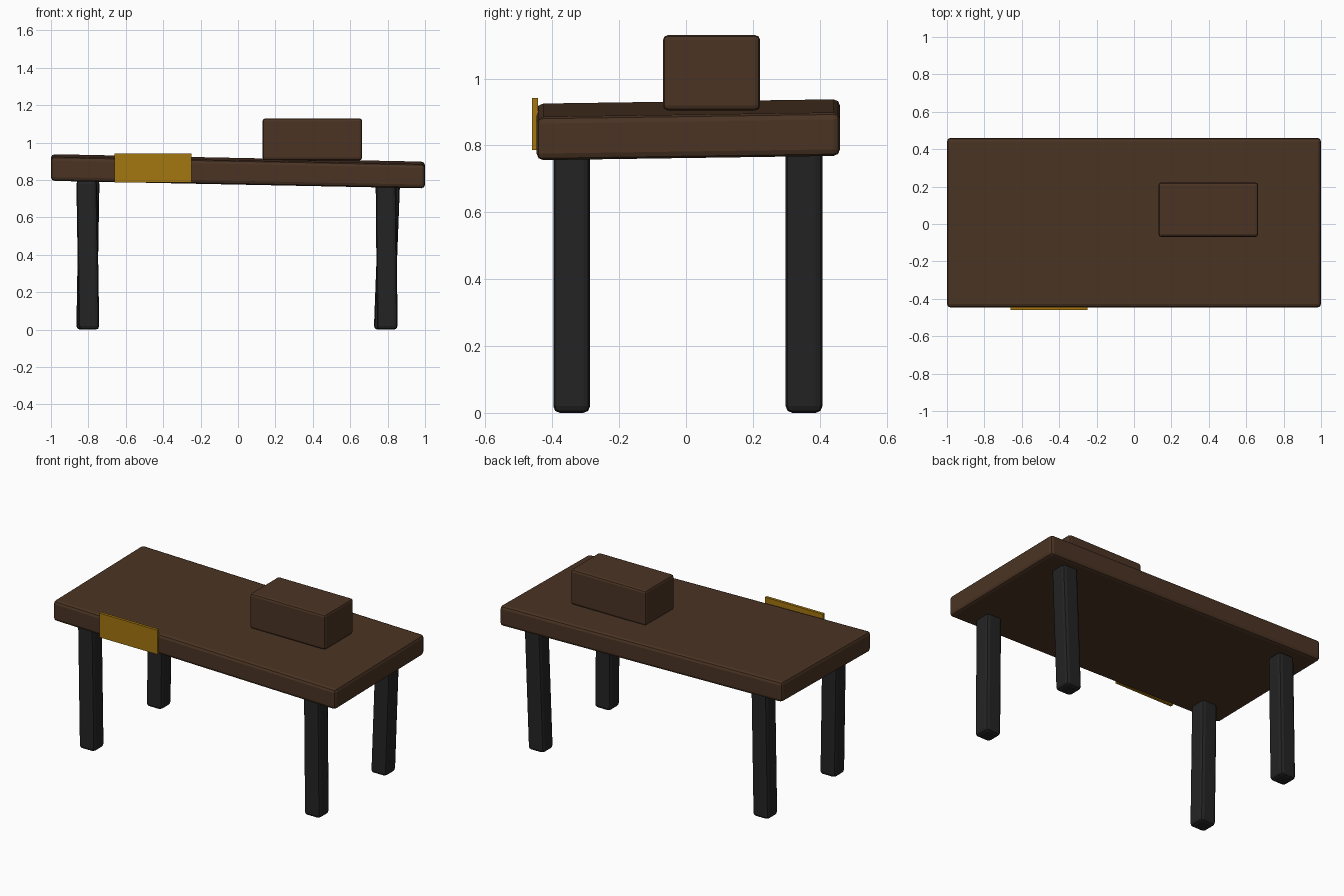
import bpy, bmesh
from mathutils import Vector, Matrix

if "Cube" in bpy.data.objects:
    bpy.data.objects.remove(bpy.data.objects["Cube"])


def material(name, rgb):
    m = bpy.data.materials.new(name)
    m.diffuse_color = (*rgb, 1.0)
    m.use_nodes = True
    m.node_tree.nodes["Principled BSDF"].inputs["Base Color"].default_value = m.diffuse_color
    return m


brown = material("dark_brown_wood", (0.069, 0.034, 0.017))
black = material("black_metal", (0.017, 0.017, 0.017))
gold = material("gold_yellow", (0.37, 0.18, 0.005))


def box(name, lo, hi, mat, bevel=0.0, shear_x=(0, 0), shear_y=0.0):
    """Box between two corners; shear_x tilts z along x and y, shear_y leans x along z."""
    lo, hi = Vector(lo), Vector(hi)
    mid, size = (lo + hi) / 2, hi - lo
    bm = bmesh.new()
    bmesh.ops.create_cube(bm, size=1.0, matrix=Matrix.Diagonal((*size, 1.0)))
    if bevel:
        bmesh.ops.bevel(bm, geom=bm.edges[:], offset=bevel, segments=2,
                        profile=0.5, affect='EDGES')
    for v in bm.verts:
        x, y, z = v.co
        v.co = (x + z * shear_y, y, z + x * shear_x[0] + y * shear_x[1])
    mesh = bpy.data.meshes.new(name)
    bm.to_mesh(mesh)
    bm.free()
    mesh.materials.append(mat)
    ob = bpy.data.objects.new(name, mesh)
    ob.location = mid
    bpy.context.collection.objects.link(ob)
    return ob


# slightly sloping table top
box("table_top", (-1, -0.447, 0.782), (1, 0.461, 0.912), brown, 0.02,
    shear_x=(-0.02, 0.0145))

# four legs: x at the foot, x at the top, y
legs = {
    "front_left_leg": (-0.797, -0.809, -0.342),
    "back_left_leg": (-0.809, -0.796, 0.353),
    "front_right_leg": (0.798, 0.791, -0.342),
    "back_right_leg": (0.782, 0.811, 0.353),
}
h, r = 0.80, 0.055
for name, (foot, top, y) in legs.items():
    x = (foot + top) / 2
    box(name, (x - r, y - r, 0), (x + r, y + r, h), black, 0.02,
        shear_y=(top - foot) / 0.76)

# block resting on the table
box("desk_block", (0.131, -0.069, 0.905), (0.664, 0.222, 1.13), brown, 0.015)

# plate on the front edge
box("front_plate", (-0.66, -0.461, 0.787), (-0.249, -0.443, 0.942), gold)
